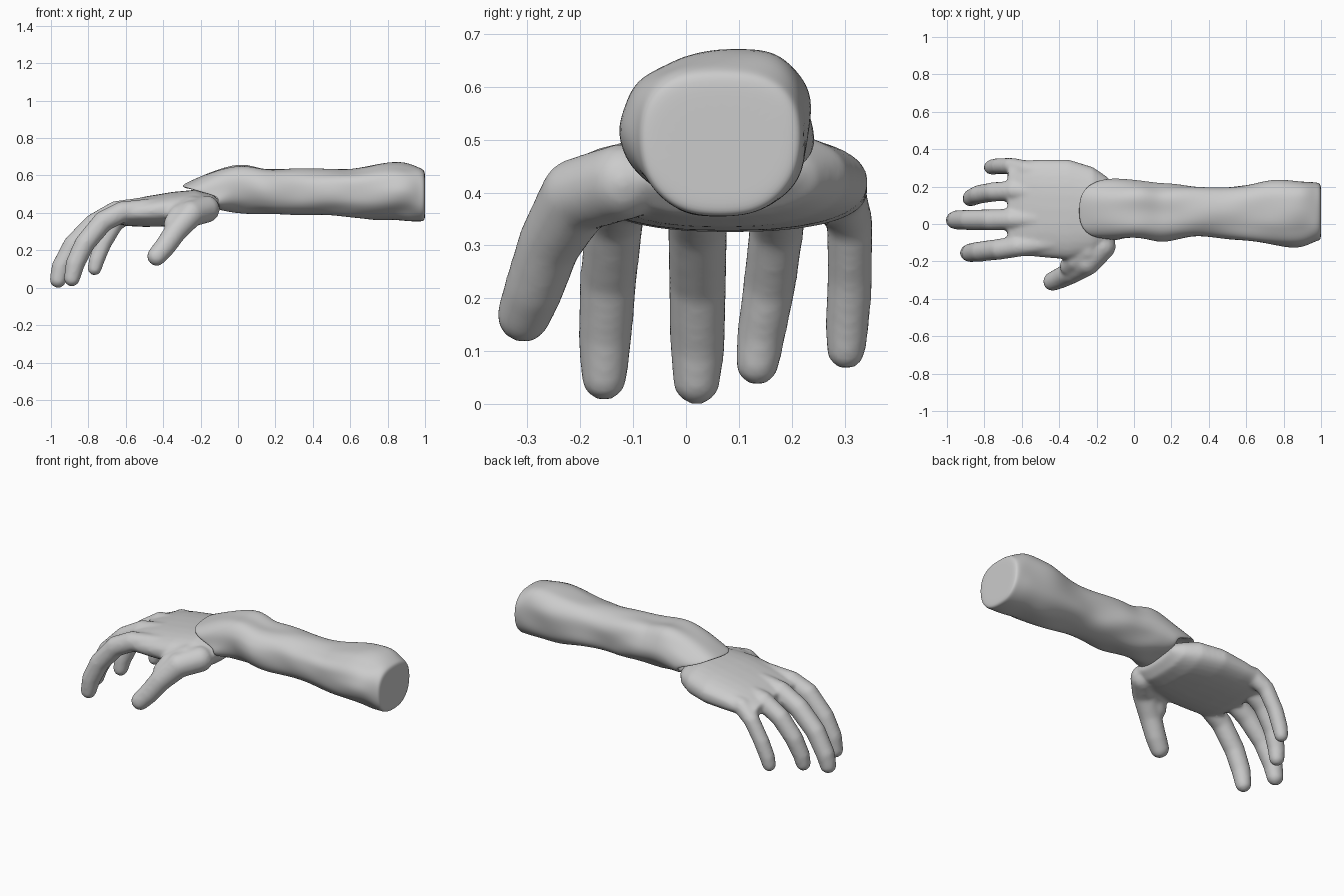
import bpy, bmesh, math
from mathutils import Vector, Matrix, noise


def finish(bm, name):
    bmesh.ops.recalc_face_normals(bm, faces=bm.faces)
    for f in bm.faces:
        f.smooth = True
    me = bpy.data.meshes.new(name)
    bm.to_mesh(me)
    bm.free()
    ob = bpy.data.objects.new(name, me)
    bpy.context.collection.objects.link(ob)
    return ob


def loft(bm, sections, n=28, power=2.5, wrinkle=0.0, taper=0.0):
    """Closed loft along x; section = x, ylo, yhi, zlo, zhi, forward reach of the top."""
    rings = []
    for x, y0, y1, z0, z1, reach in sections:
        ring = []
        for i in range(n):
            a = 2 * math.pi * i / n
            c, s = math.cos(a), math.sin(a)
            u = math.copysign(abs(c) ** (2 / power), c)
            v = math.copysign(abs(s) ** (2 / power), s)
            w = u * (1 - taper * max(0, -v) ** 1.5)          # narrower underside
            p = Vector((x - reach * max(0, s) ** 0.8,
                        (y0 + y1) / 2 + w * (y1 - y0) / 2,
                        (z0 + z1) / 2 + v * (z1 - z0) / 2))
            if wrinkle and x < 0.95:
                p += Vector((0, c, s)) * wrinkle * noise.noise(Vector((p.x * 6, p.y * 9, p.z * 9)))
                if x > 0.6:                                  # elbow fold leans to +y
                    p.z += 0.02 * u * max(0, v)
            ring.append(bm.verts.new(p))
        rings.append(ring)
    for a, b in zip(rings, rings[1:]):
        for i in range(n):
            j = (i + 1) % n
            bm.faces.new((a[i], a[j], b[j], b[i]))
    bm.faces.new(rings[0])
    bm.faces.new(rings[-1])


def finger(bm, pts, steps=8):
    """Chain of overlapping balls along a path; point = x, y, z, radius."""
    for a, b in zip(pts, pts[1:]):
        for k in range(steps + 1):
            q = Vector(a).lerp(Vector(b), k / steps)
            bmesh.ops.create_uvsphere(bm, u_segments=16, v_segments=10, radius=q[3],
                                      matrix=Matrix.Translation(q[:3]))


# Sleeve: inner cuff lip, slanted cuff, forearm, rounded flat end
bm = bmesh.new()
loft(bm, [
    (-0.04, -0.04, 0.18, 0.45, 0.53, 0.12),
    (-0.105, -0.085, 0.225, 0.430, 0.540, 0.185),
    (-0.110, -0.095, 0.235, 0.420, 0.550, 0.19),
    (-0.095, -0.095, 0.24, 0.410, 0.565, 0.175),
    (-0.05, -0.085, 0.235, 0.403, 0.615, 0.09),
    (0.00, -0.075, 0.233, 0.400, 0.660, 0.02),
    (0.06, -0.075, 0.225, 0.40, 0.66, 0),
    (0.14, -0.095, 0.21, 0.397, 0.638, 0),
    (0.22, -0.085, 0.215, 0.395, 0.644, 0),
    (0.32, -0.07, 0.205, 0.39, 0.637, 0),
    (0.42, -0.07, 0.193, 0.385, 0.624, 0),
    (0.52, -0.085, 0.205, 0.375, 0.632, 0),
    (0.62, -0.10, 0.222, 0.37, 0.637, 0),
    (0.74, -0.108, 0.236, 0.362, 0.657, 0),
    (0.84, -0.122, 0.238, 0.36, 0.673, 0),
    (0.91, -0.115, 0.232, 0.357, 0.672, 0),
    (0.965, -0.095, 0.225, 0.354, 0.645, 0),
    (0.990, -0.09, 0.22, 0.354, 0.632, 0),
    (1.000, -0.078, 0.208, 0.366, 0.618, 0),
    (1.000, -0.03, 0.165, 0.41, 0.57, 0),
], power=2.65, wrinkle=0.022, taper=0.16)
sleeve = finish(bm, "sleeve")
sub = sleeve.modifiers.new("soften", 'SUBSURF')
sub.levels = sub.render_levels = 2

# Hand: palm, thumb and four fingers fused into one skin
bm = bmesh.new()
loft(bm, [
    (-0.10, -0.09, 0.20, 0.40, 0.47, 0),
    (-0.14, -0.13, 0.25, 0.355, 0.50, 0),
    (-0.22, -0.17, 0.305, 0.335, 0.524, 0),
    (-0.35, -0.19, 0.345, 0.328, 0.512, 0),
    (-0.50, -0.178, 0.345, 0.325, 0.487, 0),
    (-0.60, -0.168, 0.340, 0.330, 0.460, 0),
    (-0.675, -0.14, 0.30, 0.350, 0.430, 0),
], power=2.4)
finger(bm, [(-0.17, -0.12, 0.42, 0.073), (-0.25, -0.205, 0.395, 0.071),
            (-0.33, -0.258, 0.305, 0.061), (-0.39, -0.287, 0.22, 0.057),
            (-0.435, -0.307, 0.168, 0.052)])                          # thumb
finger(bm, [(-0.24, -0.14, 0.42, 0.07), (-0.315, -0.195, 0.385, 0.058),
            (-0.345, -0.225, 0.34, 0.054)])                           # thumb web
finger(bm, [(-0.40, -0.10, 0.440, 0.045), (-0.62, -0.12, 0.405, 0.057),
            (-0.72, -0.135, 0.355, 0.057), (-0.82, -0.147, 0.235, 0.055),
            (-0.87, -0.153, 0.13, 0.052), (-0.888, -0.155, 0.050, 0.044)])  # index
finger(bm, [(-0.40, 0.03, 0.455, 0.045), (-0.65, 0.025, 0.408, 0.057),
            (-0.77, 0.022, 0.338, 0.058), (-0.88, 0.022, 0.228, 0.056),
            (-0.945, 0.022, 0.11, 0.053), (-0.962, 0.02, 0.044, 0.046)])    # middle
finger(bm, [(-0.40, 0.15, 0.445, 0.045), (-0.64, 0.178, 0.405, 0.055),
            (-0.75, 0.172, 0.335, 0.053), (-0.83, 0.158, 0.225, 0.051),
            (-0.868, 0.142, 0.13, 0.047), (-0.877, 0.135, 0.077, 0.042)])   # ring
finger(bm, [(-0.42, 0.25, 0.430, 0.045), (-0.58, 0.292, 0.40, 0.050),
            (-0.655, 0.31, 0.345, 0.045), (-0.72, 0.310, 0.235, 0.044),
            (-0.755, 0.305, 0.15, 0.043), (-0.767, 0.303, 0.103, 0.038)])   # little
hand = finish(bm, "hand")
rem = hand.modifiers.new("fuse", 'REMESH')
rem.mode = 'VOXEL'
rem.voxel_size = 0.01
rem.use_smooth_shade = True
sm = hand.modifiers.new("smooth", 'SMOOTH')
sm.factor = 0.5
sm.iterations = 9
